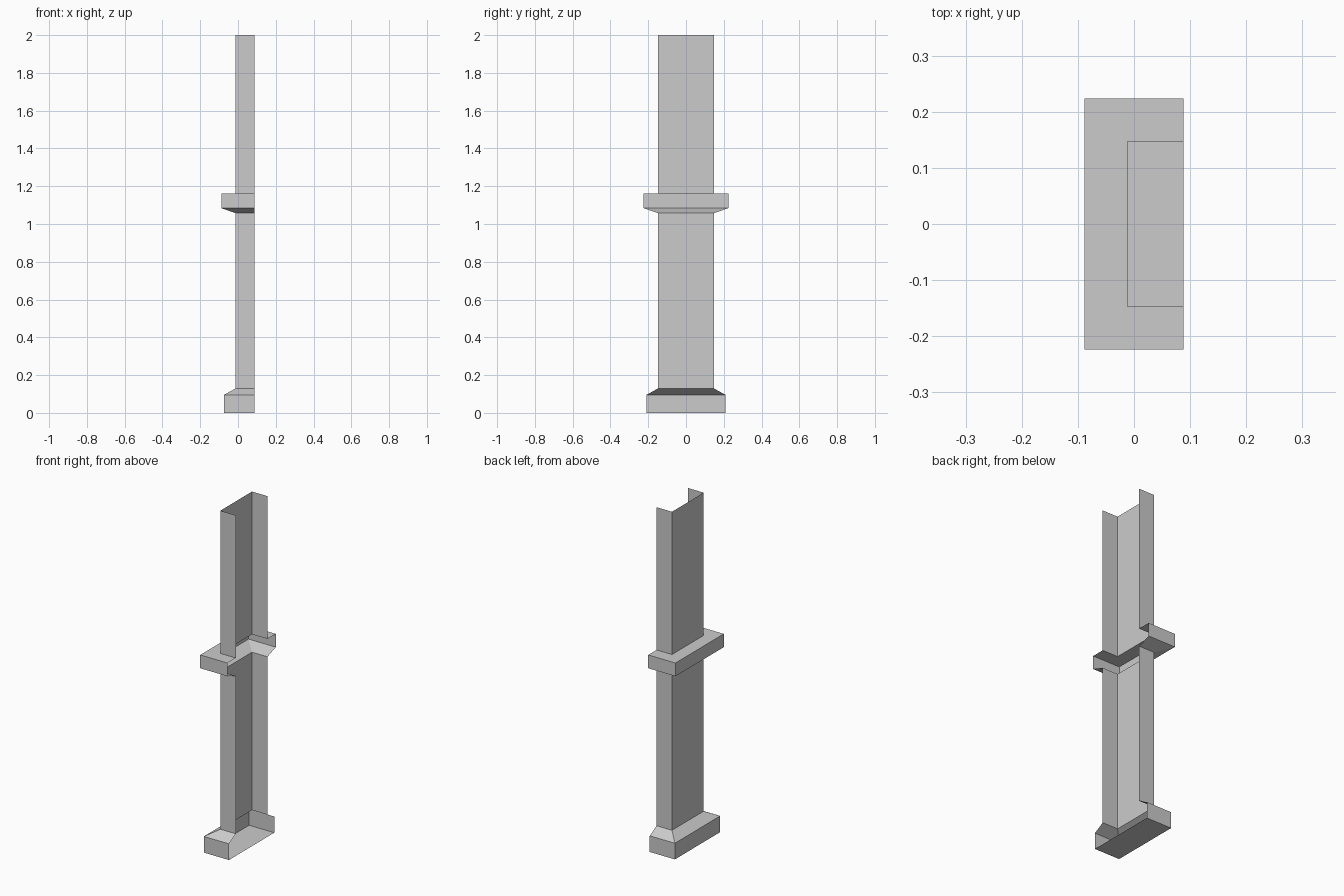
import bpy, bmesh

if "Cube" in bpy.data.objects:
    bpy.data.objects.remove(bpy.data.objects["Cube"])

BACK = 0.0885            # open wall side of the pilaster
SHAFT = (-0.012, 0.147)  # (face x, half width)
BASE = (-0.075, 0.21)
BAND = (-0.0885, 0.224)


def shell(name, sections, floor=False):
    """Loft open U-shaped sections, each given as (z, (face x, half width))."""
    bm = bmesh.new()
    rings = []
    for z, (x, w) in sections:
        outline = [(BACK, w), (x, w), (x, -w), (BACK, -w)]
        rings.append([bm.verts.new((px, py, z)) for px, py in outline])
    for low, high in zip(rings, rings[1:]):
        for i in range(3):
            bm.faces.new((low[i], low[i + 1], high[i + 1], high[i]))
    if floor:
        bm.faces.new(rings[0][::-1])
    mesh = bpy.data.meshes.new(name)
    bm.to_mesh(mesh)
    bm.free()
    obj = bpy.data.objects.new(name, mesh)
    bpy.context.collection.objects.link(obj)
    return obj


# Plinth with chamfered top and closed underside
shell("base", [(0, BASE), (0.095, BASE), (0.13, SHAFT)], floor=True)
# Plain shaft below and above the band
shell("lower_shaft", [(0.13, SHAFT), (1.057, SHAFT)])
shell("upper_shaft", [(1.162, SHAFT), (2.0, SHAFT)])
# Projecting band: sloped underside, flat top
shell("middle_band", [(1.057, SHAFT), (1.084, BAND), (1.162, BAND), (1.162, SHAFT)])
